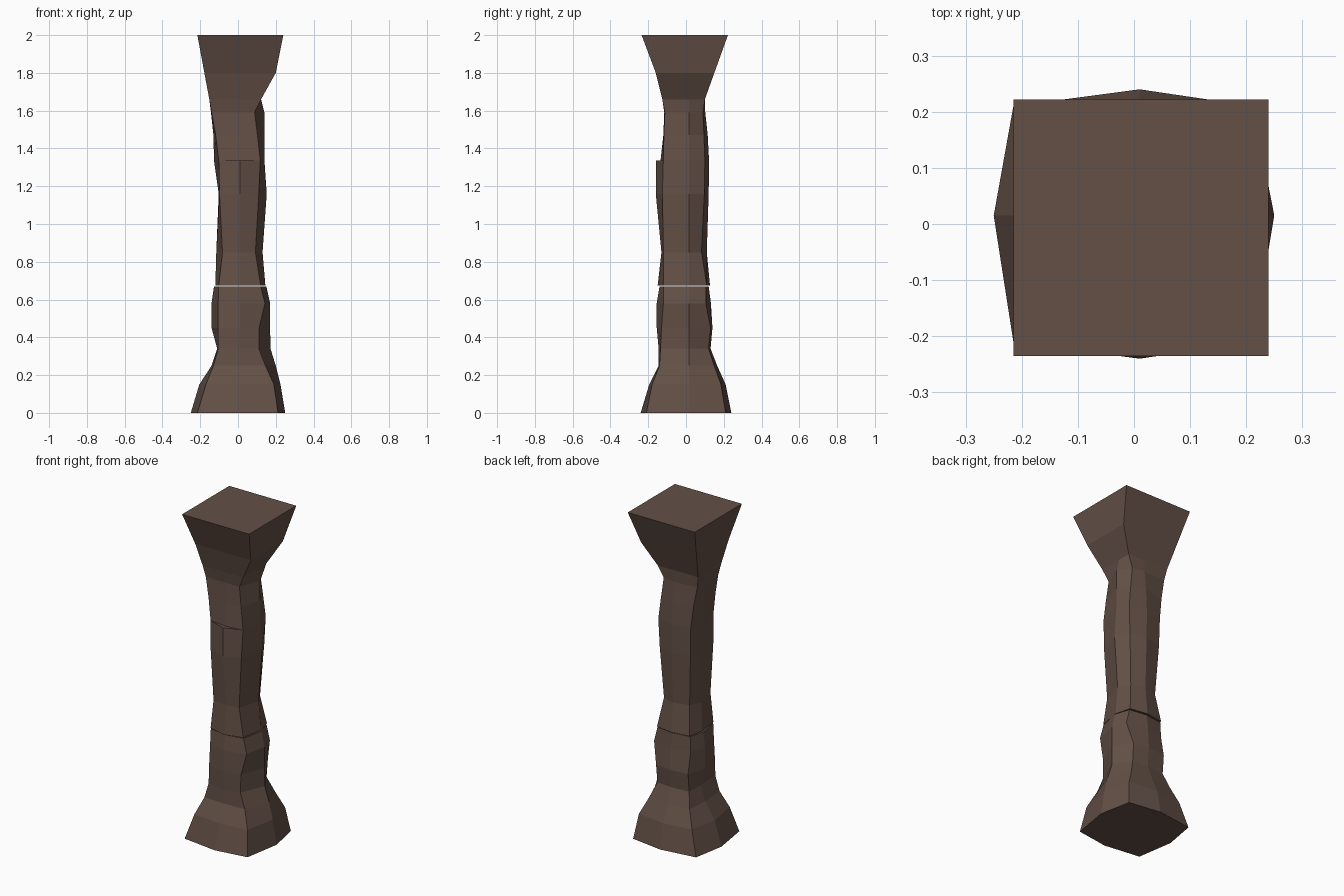
import bpy, bmesh

mat = bpy.data.materials.new("brown_stone")
mat.diffuse_color = (0.125, 0.08, 0.062, 1)


def block(name, rings):
    """Loft rings of (z, corner x-, x+, y-, y+, mid-side x-, x+, y-, y+); mids default to flat sides."""
    bm = bmesh.new()
    loops = []
    for z, xl, xr, yf, yb, *mid in rings:
        ml, mr, mf, mb = mid or (xl, xr, yf, yb)
        pts = [(xl, yf), (0.01, mf), (xr, yf), (mr, 0.015),
               (xr, yb), (0.01, mb), (xl, yb), (ml, 0.015)]
        loops.append([bm.verts.new((x, y, z)) for x, y in pts])
    for a, b in zip(loops, loops[1:]):
        for i in range(8):
            j = (i + 1) % 8
            bm.faces.new((a[i], a[j], b[j], b[i]))
    bm.faces.new(loops[0][::-1])
    bm.faces.new(loops[-1])
    bmesh.ops.recalc_face_normals(bm, faces=bm.faces)
    me = bpy.data.meshes.new(name)
    bm.to_mesh(me)
    bm.free()
    me.materials.append(mat)
    ob = bpy.data.objects.new(name, me)
    bpy.context.collection.objects.link(ob)


# flared foot with a rough lower shaft
block("lower_block", [
    (0.00, -.215, .212, -.21, .21, -.25, .25, -.24, .24),
    (0.15, -.17, .19, -.18, .185, -.205, .225, -.195, .21),
    (0.25, -.13, .145, -.14, .15, -.14, .20, -.145, .165),
    (0.34, -.105, .11, -.135, .12, -.11, .172, -.145, .13),
    (0.45, -.105, .112, -.13, .13, -.14, .17, -.155, .14),
    (0.58, -.105, .143, -.12, .105, -.14, .17, -.155, .132),
    (0.67, -.102, .12, -.118, .105, -.127, .15, -.14, .12)])

# waisted middle of the shaft
block("middle_block", [
    (0.675, -.102, .12, -.12, .11, -.12, .145, -.15, .127),
    (0.85, -.082, .092, -.12, .082, -.115, .13, -.13, .11),
    (1.16, -.098, .11, -.125, .097, -.102, .152, -.16, .12),
    (1.335, -.102, .118, -.12, .1, -.127, .14, -.16, .122)])

# upper shaft opening into a square flared head
block("upper_block", [
    (1.335, -.102, .118, -.12, .1, -.127, .14, -.135, .122),
    (1.47, -.118, .103, -.117, .095, -.13, .14, -.12, .115),
    (1.59, -.14, .088, -.112, .09, -.143, .14, -.115, .102),
    (1.66, -.152, .122, -.125, .1),
    (1.80, -.178, .20, -.16, .15),
    (2.00, -.215, .24, -.235, .222)])
